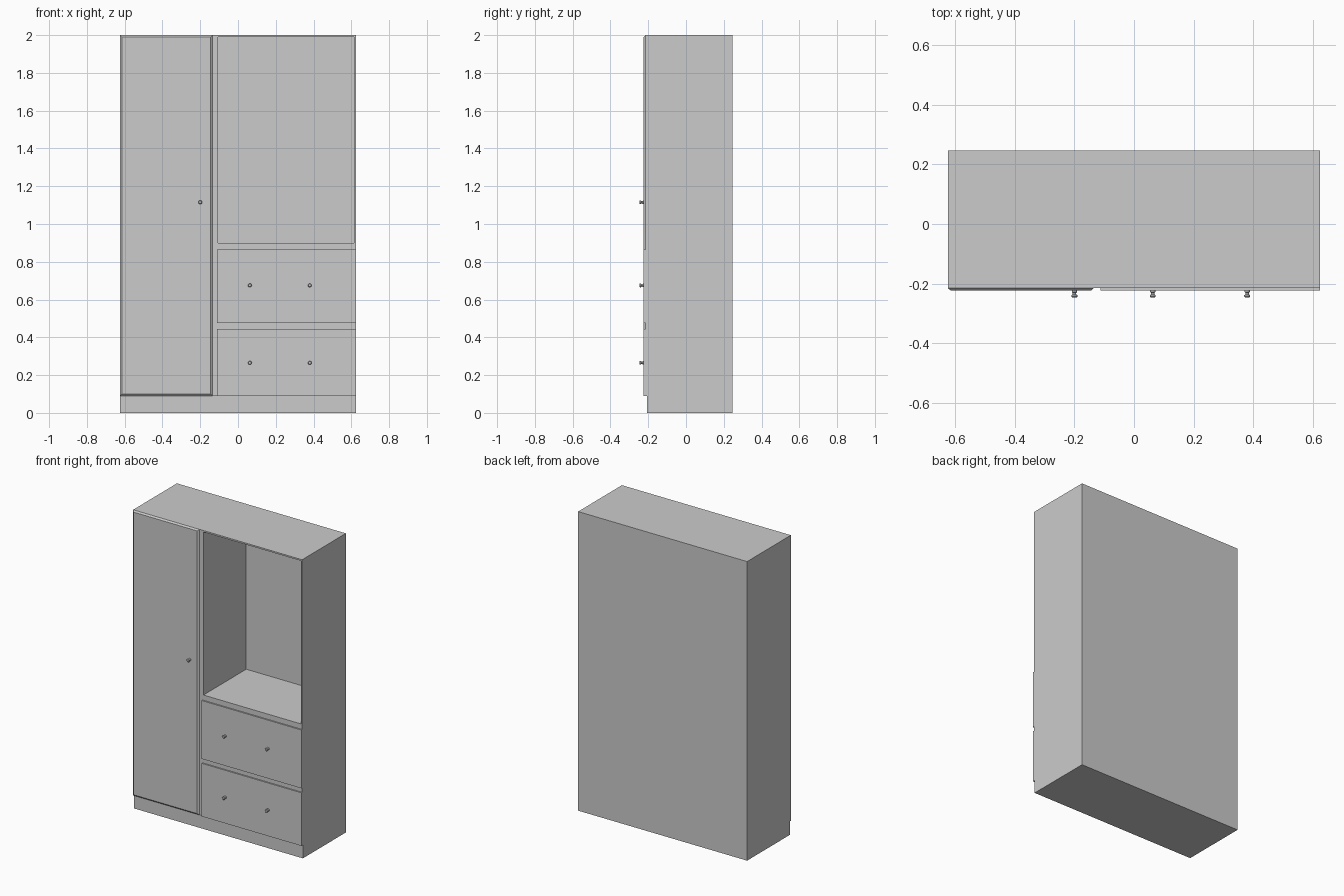
import bpy, bmesh, math

if "Cube" in bpy.data.objects:
    bpy.data.objects.remove(bpy.data.objects["Cube"])

BACK, CARCASS, FRONT, KNOB = 0.247, -0.215, -0.224, -0.247


def finish(name, bm):
    bmesh.ops.recalc_face_normals(bm, faces=bm.faces)
    me = bpy.data.meshes.new(name)
    bm.to_mesh(me)
    bm.free()
    ob = bpy.data.objects.new(name, me)
    bpy.context.collection.objects.link(ob)
    return ob


def box(name, x0, x1, y0, y1, z0, z1, chamfer=0.0):
    """Box; chamfer shrinks the front face to give a sloped border."""
    bm = bmesh.new()
    bmesh.ops.create_cube(bm, size=1)
    for v in bm.verts:
        front = v.co.y < 0
        c = chamfer if front else 0
        v.co = (x0 + c if v.co.x < 0 else x1 - c,
                y0 if front else y1,
                z0 + c if v.co.z < 0 else z1 - c)
    return finish(name, bm)


def knob(name, x, z):
    """Small turned knob, lathed around the y axis."""
    profile = [(0.0, FRONT), (0.009, FRONT), (0.009, -0.228), (0.006, -0.231),
               (0.006, -0.236), (0.010, -0.239), (0.010, -0.244),
               (0.007, KNOB), (0.0, KNOB)]
    bm = bmesh.new()
    verts = [bm.verts.new((x + r, y, z)) for r, y in profile]
    edges = [bm.edges.new(p) for p in zip(verts, verts[1:])]
    bmesh.ops.spin(bm, geom=verts + edges, cent=(x, 0, z), axis=(0, 1, 0),
                   angle=math.tau, steps=16)
    bmesh.ops.remove_doubles(bm, verts=bm.verts, dist=1e-5)
    ob = finish(name, bm)
    bpy.ops.object.select_all(action='DESELECT')
    ob.select_set(True)
    bpy.context.view_layer.objects.active = ob
    bpy.ops.object.shade_smooth_by_angle(angle=math.radians(35))


# Carcass with recessed plinth, extruded from its side profile
bm = bmesh.new()
side = [(-0.207, 0), (BACK, 0), (BACK, 2), (CARCASS, 2), (CARCASS, 0.09), (-0.207, 0.09)]
face = bm.faces.new([bm.verts.new((-0.625, y, z)) for y, z in side])
ext = bmesh.ops.extrude_face_region(bm, geom=[face])['geom']
bmesh.ops.translate(bm, vec=(1.25, 0, 0),
                    verts=[v for v in ext if isinstance(v, bmesh.types.BMVert)])
# the start cap is kept or re-made so the solid is closed
bmesh.ops.holes_fill(bm, edges=[e for e in bm.edges if e.is_boundary])
carcass = finish("carcass", bm)

# Open display niche
cutter = box("niche_cutter", -0.105, 0.615, -0.4, 0.237, 0.90, 1.99)
cutter.hide_render = True
cutter.hide_set(True)
cut = carcass.modifiers.new("niche", 'BOOLEAN')
cut.operation = 'DIFFERENCE'
cut.solver = 'EXACT'
cut.object = cutter

# Tall door with chamfered border
box("door", -0.625, -0.135, FRONT, CARCASS, 0.09, 2.0, chamfer=0.01)
knob("door_knob", -0.2, 1.115)

# Drawer fronts with two knobs each
for name, z0, z1, kz in (("lower", 0.09, 0.445, 0.265), ("upper", 0.475, 0.865, 0.675)):
    box(name + "_drawer_front", -0.112, 0.625, FRONT, CARCASS, z0, z1)
    for label, x in (("left", 0.063), ("right", 0.38)):
        knob(f"{name}_drawer_{label}_knob", x, kz)
